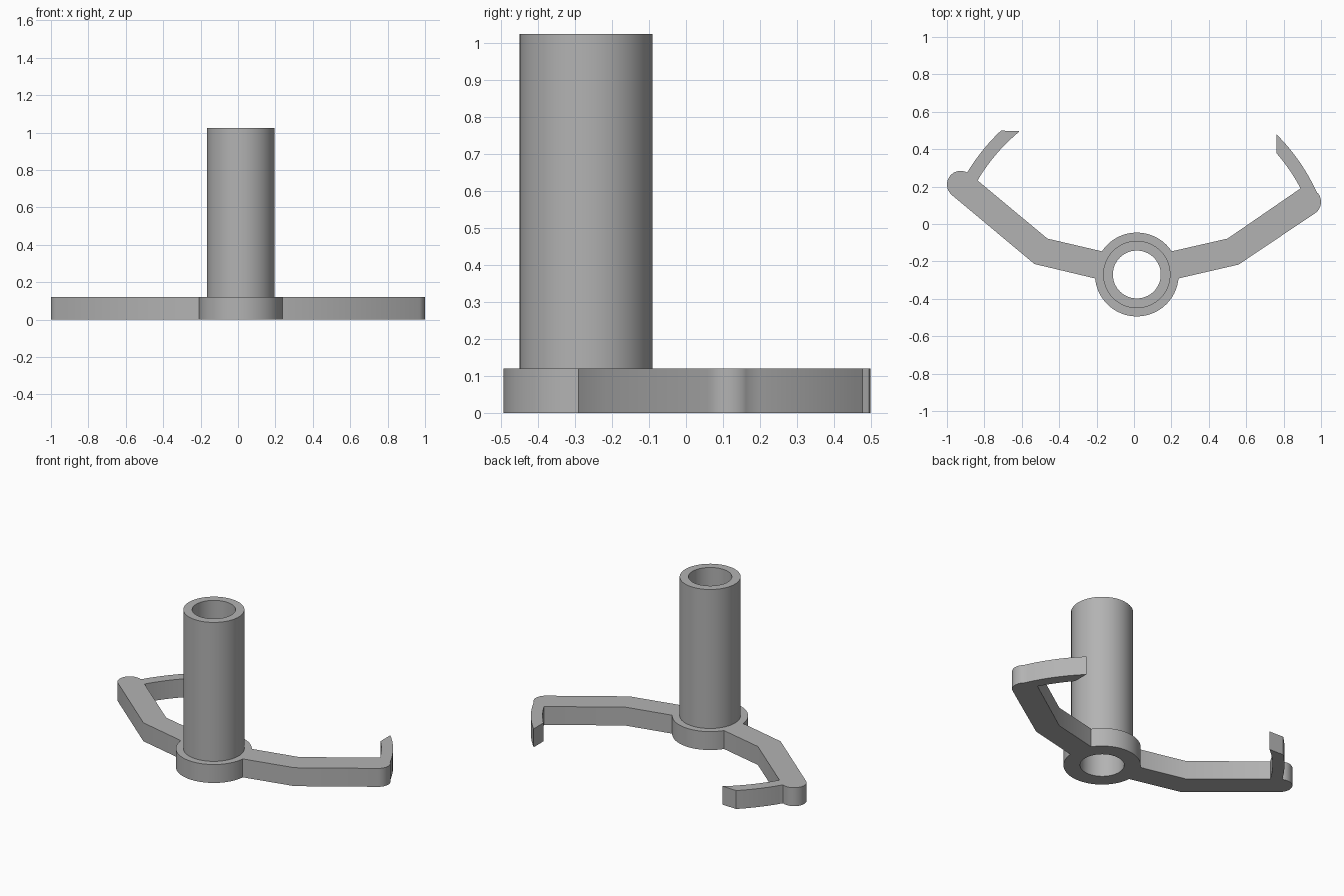
import bpy, bmesh
from math import radians, cos, sin, atan2, degrees

cube = bpy.data.objects.get("Cube")
if cube:
    bpy.data.objects.remove(cube)

HUB = (0.015, -0.27)
BASE_H, TUBE_H = 0.12, 1.025
HUB_R, TUBE_R, BORE_R = 0.224, 0.18, 0.128
HOOK_OUT, HOOK_IN = 1.058, 0.989

grey = bpy.data.materials.new("plain grey")
grey.use_nodes = True
grey.diffuse_color = (0.45, 0.45, 0.45, 1)
grey.node_tree.nodes["Principled BSDF"].inputs["Base Color"].default_value = grey.diffuse_color


def arc(centre, r, a0, a1, n):
    """Points along an arc, angles in degrees."""
    angles = [radians(a0 + (a1 - a0) * i / n) for i in range(n + 1)]
    return [(centre[0] + r * cos(a), centre[1] + r * sin(a)) for a in angles]


def hub_angle(x, y):
    return degrees(atan2(y - HUB[1], x - HUB[0]))


def finish(obj):
    obj.data.materials.clear()
    obj.data.materials.append(grey)
    bpy.ops.object.select_all(action='DESELECT')
    obj.select_set(True)
    bpy.context.view_layer.objects.active = obj
    bpy.ops.object.shade_smooth_by_angle(angle=radians(30))


# Outline of the base, counter-clockwise: hub front, right-hand arm, hub back, other arm
outline = arc(HUB, HUB_R, 185.4, 354.6, 40)
outline += [(0.559, -0.217)]
outline += arc((0.927, 0.118), 0.073, -55, 37, 12)
outline += arc(HUB, HOOK_OUT, hub_angle(0.987, 0.163) + 0.5, hub_angle(0.762, 0.479), 12)
outline += arc(HUB, HOOK_IN, hub_angle(0.762, 0.377), hub_angle(0.89, 0.19), 10)
outline += [(0.5, -0.078)]
outline += arc(HUB, HUB_R, 33.6, 146.4, 28)
outline += [(-0.463, -0.078)]
outline += arc(HUB, HOOK_IN, hub_angle(-0.837, 0.233), hub_angle(-0.612, 0.497), 12)
outline += arc(HUB, HOOK_OUT, hub_angle(-0.709, 0.497), hub_angle(-0.89, 0.278), 12)
outline += arc((-0.927, 0.211), 0.073, 62, 230, 20)
outline += [(-0.532, -0.214)]
bore = arc(HUB, BORE_R, 0, 360, 64)[:-1]

# Base plate: filled flat curve with the bore as a hole, extruded
curve = bpy.data.curves.new("hooked_base", 'CURVE')
curve.dimensions = '2D'
curve.fill_mode = 'BOTH'
curve.extrude = BASE_H / 2
for loop in (outline, bore):
    spline = curve.splines.new('POLY')
    spline.points.add(len(loop) - 1)
    for point, (x, y) in zip(spline.points, loop):
        point.co = (x, y, 0, 1)
    spline.use_cyclic_u = True
base = bpy.data.objects.new("hooked_base", curve)
bpy.context.collection.objects.link(base)
base.location.z = BASE_H / 2
bpy.ops.object.select_all(action='DESELECT')
base.select_set(True)
bpy.context.view_layer.objects.active = base
bpy.ops.object.convert(target='MESH')
base = bpy.context.object
bm = bmesh.new()
bm.from_mesh(base.data)
bmesh.ops.remove_doubles(bm, verts=bm.verts, dist=0.0005)
bmesh.ops.recalc_face_normals(bm, faces=bm.faces)
bm.to_mesh(base.data)
bm.free()
finish(base)

# Upright tube: wall profile spun around the hub axis
bm = bmesh.new()
profile = [(BORE_R, BASE_H), (BORE_R, TUBE_H), (TUBE_R, TUBE_H), (TUBE_R, BASE_H)]
verts = [bm.verts.new((r, 0, z)) for r, z in profile]
edges = [bm.edges.new(pair) for pair in zip(verts, verts[1:])]
bmesh.ops.spin(bm, geom=verts + edges, cent=(0, 0, 0), axis=(0, 0, 1),
               angle=radians(360), steps=64, use_merge=False)
bmesh.ops.remove_doubles(bm, verts=bm.verts, dist=0.0005)
bmesh.ops.recalc_face_normals(bm, faces=bm.faces)
# The tube is open below, so make sure its rim faces up
rim = max(bm.faces, key=lambda f: f.calc_center_median().z)
if rim.normal.z < 0:
    bmesh.ops.reverse_faces(bm, faces=bm.faces)
mesh = bpy.data.meshes.new("upright_tube")
bm.to_mesh(mesh)
bm.free()
tube = bpy.data.objects.new("upright_tube", mesh)
tube.location = (*HUB, 0)
bpy.context.collection.objects.link(tube)
finish(tube)
